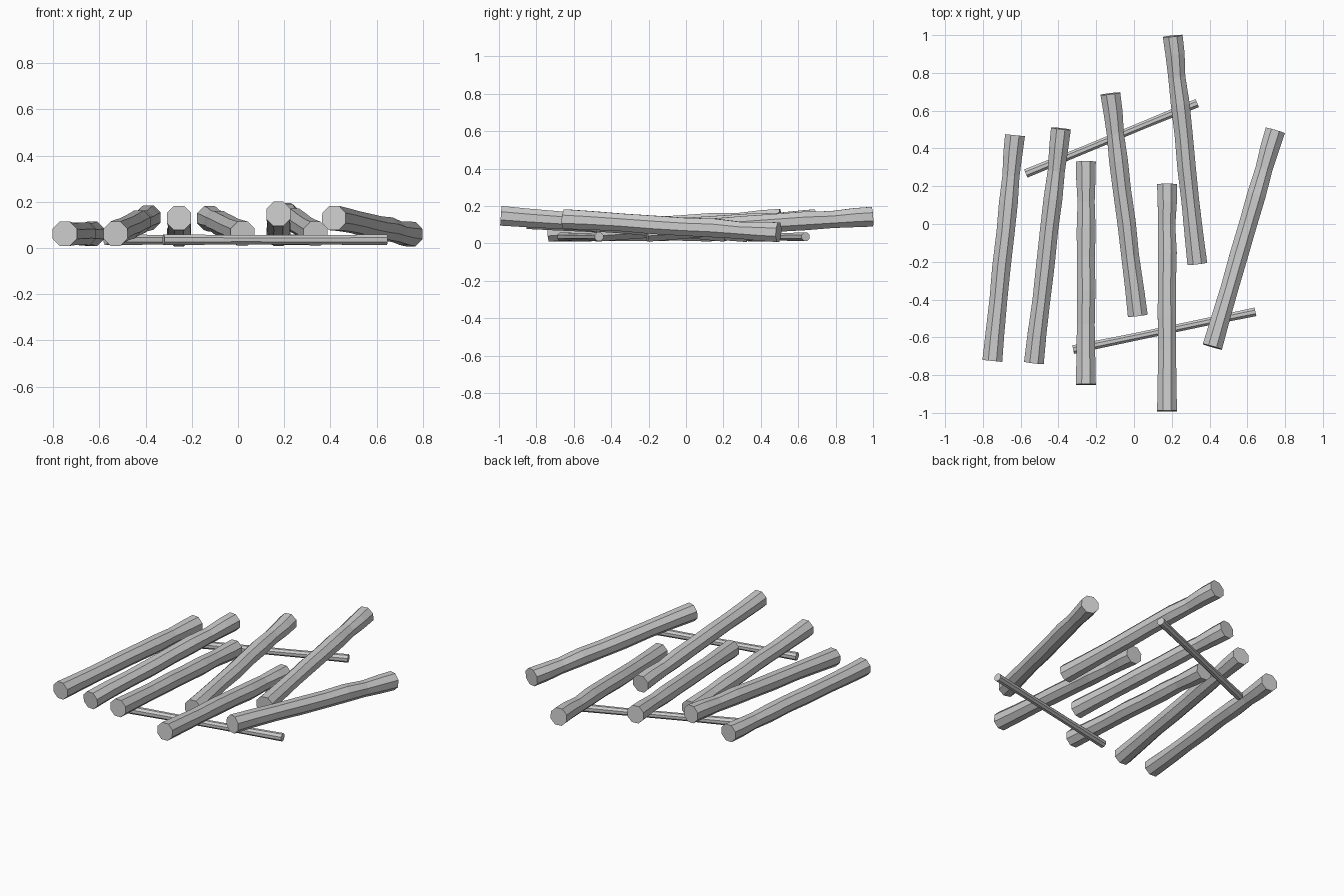
import bpy, bmesh, math, random
from mathutils import Vector

if "Cube" in bpy.data.objects:
    bpy.data.objects.remove(bpy.data.objects["Cube"])

random.seed(4)
# shared bumpy profile: (position along the log, radius)
LOG = [(0, .057), (.12, .054), (.27, .051), (.42, .053), (.57, .052),
       (.7, .054), (.82, .049), (.92, .055), (1, .057)]
STICK = [(0, .025), (.35, .022), (.7, .022), (1, .025)]


def pole(name, start, end, profile, sides, wobble):
    """Faceted pole with flat ends between two points."""
    a, b = Vector(start), Vector(end)
    axis = (b - a).normalized()
    side = axis.cross(Vector((0, 0, 1))).normalized()
    up = side.cross(axis)
    bm = bmesh.new()
    rings = []
    for t, r in profile:
        c = a.lerp(b, t)
        if 0 < t < 1:
            c += side * random.uniform(-wobble, wobble) + up * random.uniform(-wobble, wobble)
        ring = []
        for i in range(sides):
            ang = 2 * math.pi * (i + .5) / sides
            ring.append(bm.verts.new(c + (side * math.cos(ang) + up * math.sin(ang)) * r))
        rings.append(ring)
    for lo, hi in zip(rings, rings[1:]):
        for i in range(sides):
            j = (i + 1) % sides
            bm.faces.new((lo[i], lo[j], hi[j], hi[i]))
    bm.faces.new(rings[0])
    bm.faces.new(rings[-1])
    bmesh.ops.recalc_face_normals(bm, faces=bm.faces)
    me = bpy.data.meshes.new(name)
    bm.to_mesh(me)
    bm.free()
    ob = bpy.data.objects.new(name, me)
    bpy.context.collection.objects.link(ob)


# seven logs, front end to back end
logs = [
    ((-.75, -.725, .062), (-.63, .47, .062)),
    ((-.53, -.735, .062), (-.387, .505, .132)),
    ((-.255, -.85, .13), (-.255, .33, .06)),
    ((.02, -.485, .062), (-.125, .69, .13)),
    ((.175, -.99, .148), (.175, .21, .062)),
    ((.335, -.21, .062), (.205, .995, .143)),
    ((.415, -.65, .13), (.748, .495, .06)),
]
for n, (s, e) in enumerate(logs, 1):
    pole(f"log_{n}", s, e, LOG, 8, .002)

# two thin cross sticks underneath
pole("front_stick", (-.322, -.665, .036), (.643, -.465, .036), STICK, 8, .001)
pole("back_stick", (-.573, .267, .036), (.335, .64, .036), STICK, 8, .001)
